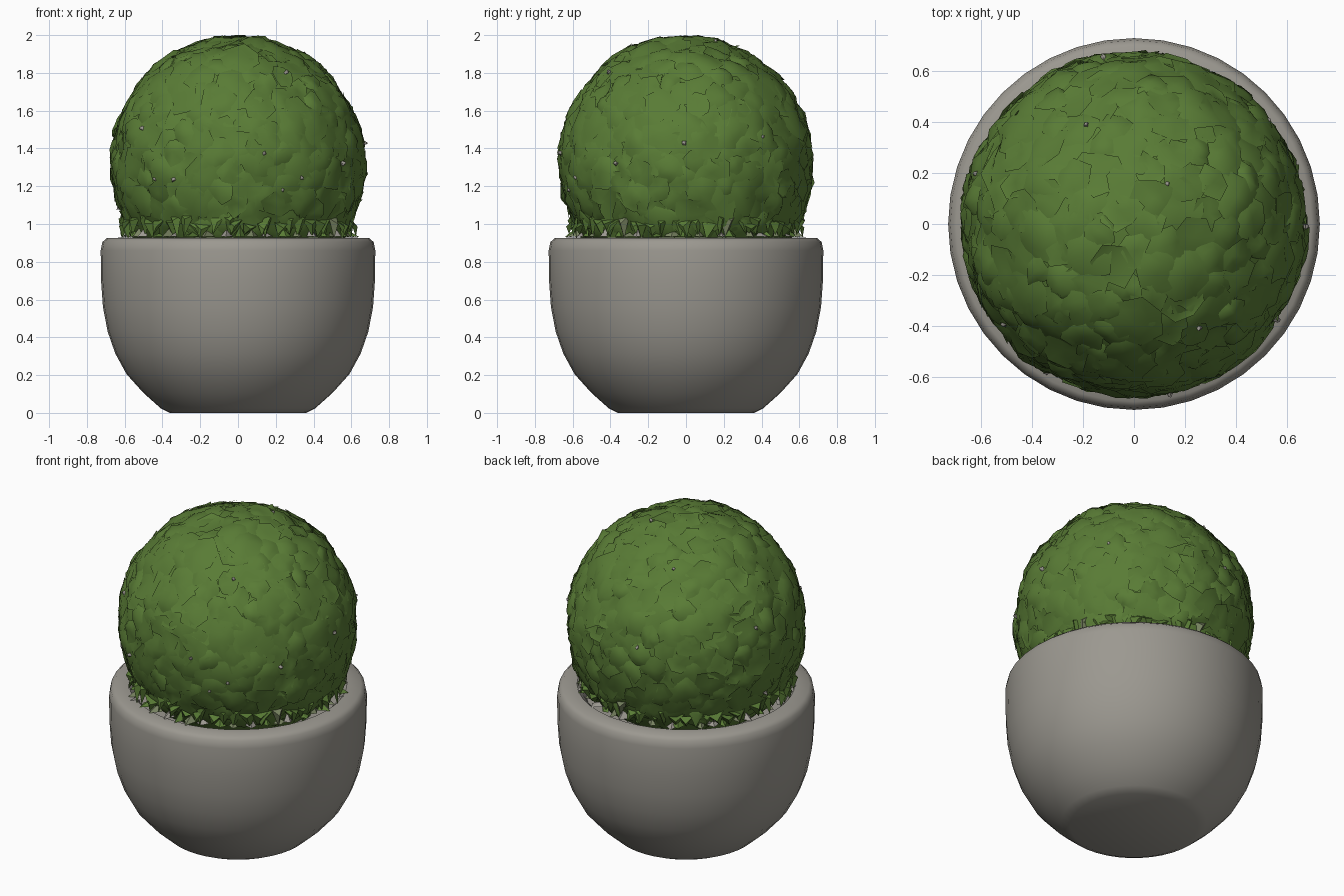
import bpy
import bmesh
import math
import random
from mathutils import Vector, noise

random.seed(7)
cube = bpy.data.objects.get("Cube")
if cube:
    bpy.data.objects.remove(cube, do_unlink=True)


def material(name, colour):
    mat = bpy.data.materials.new(name)
    mat.use_nodes = True
    mat.diffuse_color = (*colour, 1)
    bsdf = next(n for n in mat.node_tree.nodes if n.type == "BSDF_PRINCIPLED")
    bsdf.inputs["Base Color"].default_value = (*colour, 1)
    return mat


stone = material("warm grey stone", (0.33, 0.315, 0.28))
leaf = material("leaf green", (0.10, 0.20, 0.036))
dry_leaf = material("dusty green", (0.19, 0.23, 0.12))


def finish(bm, name, mats, angle):
    mesh = bpy.data.meshes.new(name)
    bm.to_mesh(mesh)
    bm.free()
    obj = bpy.data.objects.new(name, mesh)
    bpy.context.collection.objects.link(obj)
    for mat in mats:
        mesh.materials.append(mat)
    bpy.ops.object.select_all(action="DESELECT")
    obj.select_set(True)
    bpy.context.view_layer.objects.active = obj
    bpy.ops.object.shade_smooth_by_angle(angle=math.radians(angle))
    return obj


# Pot: a lathed bowl with a flat foot, rounded rim and filled inside
profile = [(0, 0.008), (0.36, 0.008), (0.41, 0.025), (0.5, 0.105), (0.59, 0.205),
           (0.65, 0.315), (0.69, 0.43), (0.715, 0.56), (0.725, 0.7), (0.727, 0.86),
           (0.718, 0.905), (0.695, 0.925), (0.615, 0.928), (0.585, 0.9),
           (0.56, 0.85), (0, 0.85)]
bm = bmesh.new()
verts = [bm.verts.new((r, 0, z)) for r, z in profile]
edges = [bm.edges.new(pair) for pair in zip(verts, verts[1:])]
bmesh.ops.spin(bm, geom=verts + edges, cent=(0, 0, 0), axis=(0, 0, 1),
               angle=math.tau, steps=40, use_merge=False)
bmesh.ops.remove_doubles(bm, verts=bm.verts, dist=0.0005)
bmesh.ops.recalc_face_normals(bm, faces=bm.faces)
bm.verts.ensure_lookup_table()
for v in bm.verts:
    if v.co.z < 0.01:
        v.co.z = 0
finish(bm, "pot", [stone], 40)

# Foliage: a lumpy ball
CENTRE = Vector((0, 0, 1.315))


def surface(direction):
    d = direction.normalized()
    lump = noise.noise(d * 3.2) * 0.014 + noise.noise(d * 9 + Vector((4, 1, 2))) * 0.013
    return 0.662 + lump


bm = bmesh.new()
bmesh.ops.create_icosphere(bm, subdivisions=4, radius=1)
for v in bm.verts:
    v.co = CENTRE + v.co.normalized() * surface(v.co)
finish(bm, "foliage_core", [leaf], 80)


# Leaf clumps: curved ragged patches lying on the ball with lifted corners
def patch(bm, direction, size, lift, sides, index):
    side = direction.orthogonal().normalized()
    up = direction.cross(side)
    start = random.uniform(0, math.tau)
    hub = bm.verts.new(CENTRE + direction * (surface(direction) + lift))
    rings = []
    for scale in (0.55, 1):
        ring = []
        for i in range(sides):
            a = start + math.tau * i / sides
            reach = size * scale * random.uniform(0.75, 1.15)
            d = (direction + (side * math.cos(a) + up * math.sin(a)) * reach).normalized()
            rise = lift + random.uniform(-0.008, 0.004) if scale < 1 else random.uniform(-0.008, 0.021)
            ring.append(bm.verts.new(CENTRE + d * (surface(d) + rise)))
        rings.append(ring)
    inner, outer = rings
    for i in range(sides):
        j = (i + 1) % sides
        for corners in ((hub, inner[i], inner[j]), (inner[i], outer[i], outer[j], inner[j])):
            bm.faces.new(corners).material_index = index


bm = bmesh.new()
COUNT = 330
for k in range(COUNT):
    z = 1 - 1.6 * (k + 0.5) / COUNT
    a = k * math.pi * (3 - math.sqrt(5))
    r = math.sqrt(1 - z * z)
    d = Vector((r * math.cos(a), r * math.sin(a), z))
    patch(bm, d, random.uniform(0.1, 0.19), random.uniform(0.006, 0.02),
          random.choice((6, 7, 8)), 0)

# A few tiny grey flecks
for k in range(16):
    d = Vector((random.gauss(0, 1), random.gauss(0, 1), random.uniform(-0.6, 1.2))).normalized()
    patch(bm, d, 0.022, 0.026, 4, 1)
top = max(v.co.z for v in bm.verts)
for v in bm.verts:
    if v.co.z > CENTRE.z:
        v.co.z = CENTRE.z + (v.co.z - CENTRE.z) * (2 - CENTRE.z) / (top - CENTRE.z)
finish(bm, "leaf_clumps", [leaf, stone], 80)


# Skirt: ragged pointed leaves where the ball meets the pot
def ring_point(angle, radius, z):
    return (radius * math.cos(angle), radius * math.sin(angle), z)


bm = bmesh.new()
for k in range(64):
    a = math.tau * k / 64 + random.uniform(-0.04, 0.04)
    w = random.uniform(0.05, 0.1)
    z = random.uniform(1.0, 1.06)
    left = bm.verts.new(ring_point(a - w, 0.6, z))
    right = bm.verts.new(ring_point(a + w, 0.6, z + random.uniform(-0.03, 0.03)))
    ridge = bm.verts.new(ring_point(a, random.uniform(0.61, 0.64), z - 0.03))
    tip = bm.verts.new(ring_point(a + random.uniform(-0.05, 0.05),
                                  random.uniform(0.57, 0.625), random.uniform(0.915, 0.95)))
    index = 1 if random.random() < 0.06 else 0
    for corners in ((left, ridge, right), (left, tip, ridge), (ridge, tip, right)):
        bm.faces.new(corners).material_index = index
finish(bm, "leaf_skirt", [leaf, dry_leaf], 40)

# Fallen leaves: small shards scattered on the rim
bm = bmesh.new()
for k in range(44):
    a = math.tau * k / 44 + random.uniform(-0.05, 0.05)
    w = random.uniform(0.03, 0.07)
    corners = [bm.verts.new(ring_point(a - w, random.uniform(0.57, 0.6), 0.935)),
               bm.verts.new(ring_point(a, random.uniform(0.6, 0.65), 0.932)),
               bm.verts.new(ring_point(a + w, random.uniform(0.57, 0.6), 0.935)),
               bm.verts.new(ring_point(a, 0.57, random.uniform(0.95, 0.99)))]
    bm.faces.new(corners[:3]).material_index = k % 3
    bm.faces.new((corners[0], corners[1], corners[3])).material_index = k % 3
    bm.faces.new((corners[1], corners[2], corners[3])).material_index = k % 3
finish(bm, "fallen_leaves", [leaf, dry_leaf, stone], 30)
